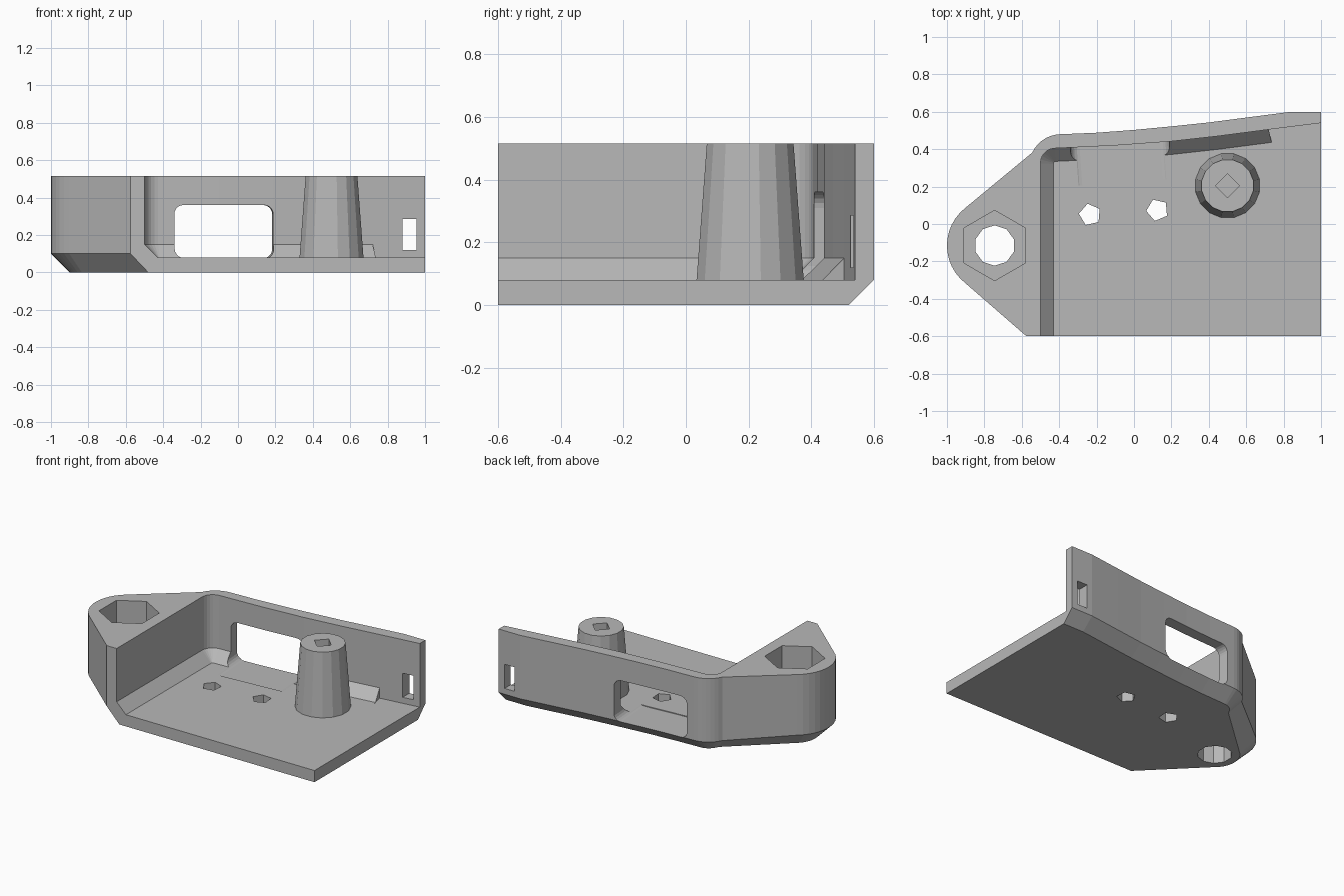
import bpy, bmesh, math
from mathutils import Vector

cube = bpy.data.objects.get("Cube")
if cube:
    bpy.data.objects.remove(cube, do_unlink=True)

grey = bpy.data.materials.new("plain grey")
grey.use_nodes = True
grey.diffuse_color = (0.48, 0.48, 0.48, 1)
grey.node_tree.nodes["Principled BSDF"].inputs["Base Color"].default_value = (0.48, 0.48, 0.48, 1)

TOP, FLOOR = 0.515, 0.08


def loft(name, rings):
    """Closed solid through rings of equal point count."""
    bm = bmesh.new()
    rows = [[bm.verts.new(p) for p in ring] for ring in rings]
    n = len(rows[0])
    for a, b in zip(rows, rows[1:]):
        for i in range(n):
            j = (i + 1) % n
            bm.faces.new((a[i], a[j], b[j], b[i]))
    bm.faces.new(rows[0][::-1])
    bm.faces.new(rows[-1])
    bmesh.ops.recalc_face_normals(bm, faces=bm.faces[:])
    mesh = bpy.data.meshes.new(name)
    bm.to_mesh(mesh)
    bm.free()
    mesh.materials.append(grey)
    obj = bpy.data.objects.new(name, mesh)
    bpy.context.collection.objects.link(obj)
    return obj


def at(points, z):
    return [(x, y, z) for x, y in points]


def prism(name, points, z0, z1):
    return loft(name, [at(points, z0), at(points, z1)])


def arc(cx, cy, r, a0, a1, steps):
    angles = [math.radians(a0 + (a1 - a0) * i / steps) for i in range(steps + 1)]
    return [(cx + r * math.cos(a), cy + r * math.sin(a)) for a in angles]


def ngon(cx, cy, r, sides, start=0):
    return arc(cx, cy, r, start, start + 360, sides)[:-1]


def inset(path, dist):
    """Shift an open path to its right; dist is a function of x."""
    pts = [Vector(p) for p in path]
    normals = []
    for a, b in zip(pts, pts[1:]):
        d = (b - a).normalized()
        normals.append(Vector((d.y, -d.x)))
    out = []
    for i, p in enumerate(pts):
        n0, n1 = normals[max(i - 1, 0)], normals[min(i, len(normals) - 1)]
        q = p + (n0 + n1) * dist(p.x) / (1 + n0.dot(n1))
        out.append((q.x, q.y))
    return out


def cut(target, cutter):
    cutter.hide_render = True
    mod = target.modifiers.new("cut", 'BOOLEAN')
    mod.operation, mod.solver, mod.object = 'DIFFERENCE', 'EXACT', cutter
    bpy.context.view_layer.objects.active = target
    bpy.ops.object.modifier_apply(modifier=mod.name)
    bpy.data.objects.remove(cutter, do_unlink=True)


# Outer body with a chamfered underside along the ear and the back
EAR = (-0.745, -0.115)
outline = [(-0.575, -0.6)]
outline += arc(*EAR, 0.255, 232, 128, 12)
outline += arc(-0.39, 0.31, 0.17, 155, 93, 7)
outline += [(-0.2, 0.488), (0, 0.503), (0.2, 0.522), (0.4, 0.543),
            (0.6, 0.569), (0.84, 0.6), (1, 0.6)]


def chamfer(x):
    return 0.1 if x < -0.56 else 0.08


under = inset(outline, chamfer)
under[0] = (-0.48, -0.6)
corner = [(1, -0.6)]
body = loft("corner_tray", [
    at(under + corner, 0),
    [(x, y, chamfer(x)) for x, y in outline + corner],
    at(outline + corner, TOP)])

# Tray cavity with a sloped foot along the walls
inner = [(-0.5, -0.8)] + arc(-0.42, 0.325, 0.08, 180, 95, 6)
inner += [(-0.33, 0.409), (-0.1, 0.42), (0.19, 0.441), (0.45, 0.47),
          (0.72, 0.505), (1, 0.54), (1.2, 0.565)]
foot = inset(inner, lambda x: 0.07)
far = [(1.2, -0.8)]
cut(body, loft("cavity", [at(foot + far, FLOOR), at(inner + far, 0.15),
                          at(inner + far, TOP + 0.1)]))

# Notch in the sloped foot at the open end
cut(body, prism("foot_notch", [(0.74, 0.42), (0.72, 0.505), (1, 0.54),
                               (1.1, 0.5525), (1.1, 0.42)], FLOOR - 0.001, 0.17))

# Rounded port window that also clears a shallow pocket in the floor
w, h, r = 0.265, 0.1425, 0.05
section = []
for sx, sz, a in ((1, 1, 0), (-1, 1, 90), (-1, -1, 180), (1, -1, 270)):
    section += arc(sx * (w - r), sz * (h - r), r, a, a + 90, 5)
window = loft("port_window", [[(x, y, z) for x, z in section] for y in (0, 0.5)])
window.location = (-0.062, 0.222, 0.2175)
window.rotation_euler.z = math.radians(4)
bpy.context.view_layer.update()
cut(body, window)

# Small slot through the back wall
cut(body, prism("wall_slot", [(0.88, 0.45), (0.955, 0.45), (0.955, 0.7), (0.88, 0.7)],
                0.12, 0.285))

# Nut pocket and bolt hole in the ear
cut(body, prism("nut_pocket", ngon(*EAR, 0.188, 6, 30), 0.2, TOP + 0.1))
cut(body, prism("bolt_hole", ngon(*EAR, 0.108, 10, 18), -0.1, TOP))

# Screw holes through the floor
for x, y, turn in ((-0.235, 0.05, 175), (0.125, 0.075, 185)):
    cut(body, prism("screw_hole", ngon(x, y, 0.06, 5, turn), -0.1, 0.3))

# Tapered boss with a square pilot hole
boss = loft("screw_boss", [at(ngon(0.5, 0.205, 0.175, 16, 11.25), FLOOR - 0.01),
                           at(ngon(0.5, 0.205, 0.141, 16, 11.25), TOP)])
cut(boss, prism("pilot_hole", ngon(0.5, 0.205, 0.064, 4), 0.2, TOP + 0.1))
